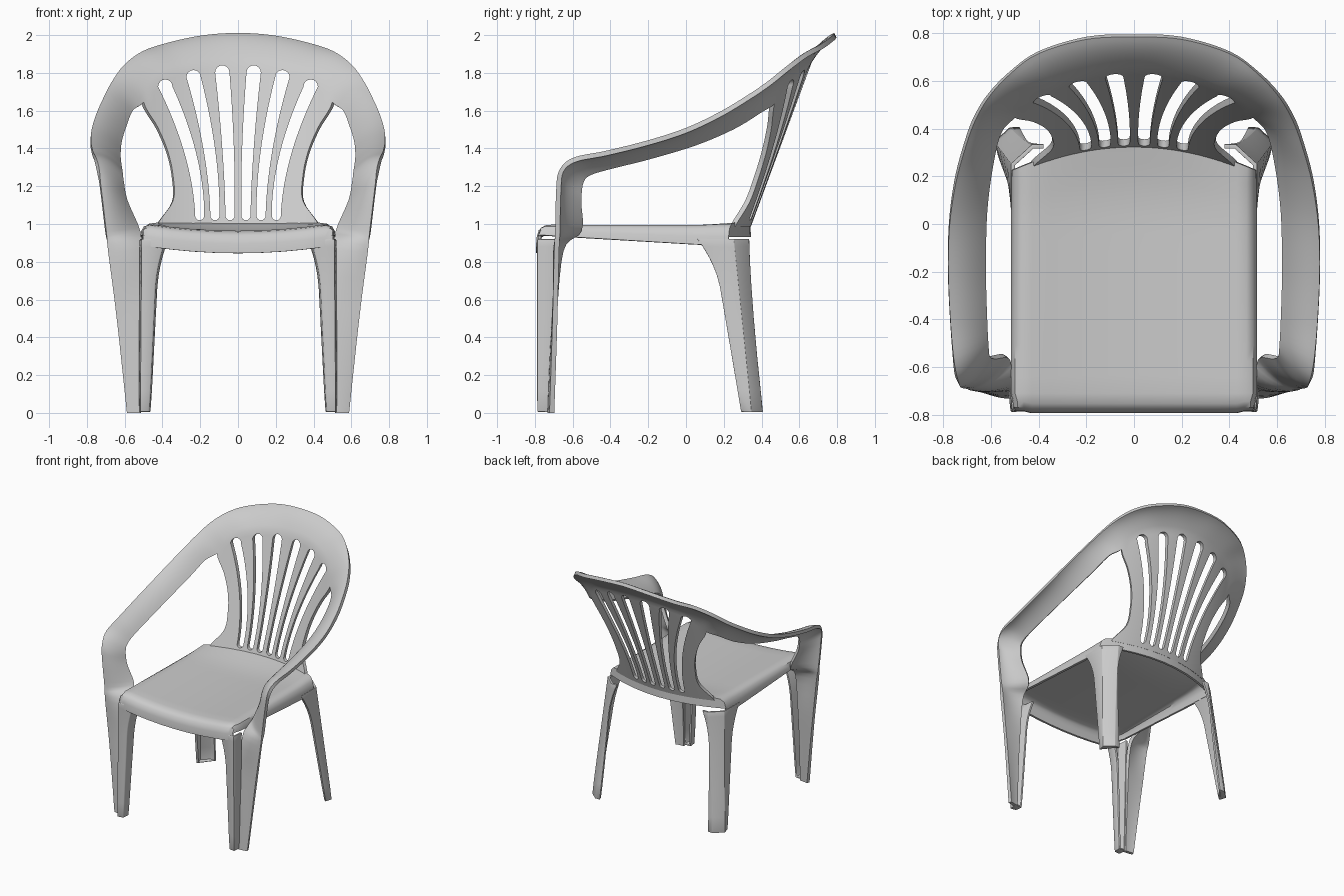
import bpy
import bmesh
import math
from mathutils import Vector

cube = bpy.data.objects.get("Cube")
if cube:
    bpy.data.objects.remove(cube, do_unlink=True)

plastic = bpy.data.materials.new("grey plastic")
plastic.use_nodes = True
grey = (0.6, 0.6, 0.6, 1)
plastic.diffuse_color = grey
plastic.node_tree.nodes["Principled BSDF"].inputs["Base Color"].default_value = grey


def clamp(value, low=0.0, high=1.0):
    return max(low, min(high, value))


def spline(points, steps):
    """Smooth curve through the points, sampled evenly per segment."""
    result = []
    last = len(points) - 1
    for i in range(last):
        p, q = points[i], points[i + 1]
        before, after = points[max(i - 1, 0)], points[min(i + 2, last)]
        for k in range(steps):
            t = k / steps
            m, n = (q - before) / 2, (after - p) / 2
            result.append(p + m * t + (3 * (q - p) - 2 * m - n) * t**2
                          + (2 * (p - q) + m + n) * t**3)
    result.append(points[-1])
    return result


def bridge(bm, rows):
    """Fill quads between neighbouring rows of vertices."""
    for low, high in zip(rows, rows[1:]):
        for i in range(len(low) - 1):
            bm.faces.new((low[i], low[i + 1], high[i + 1], high[i]))


def make_object(name, bm):
    bmesh.ops.recalc_face_normals(bm, faces=bm.faces)
    mesh = bpy.data.meshes.new(name)
    bm.to_mesh(mesh)
    bm.free()
    mesh.materials.append(plastic)
    obj = bpy.data.objects.new(name, mesh)
    bpy.context.collection.objects.link(obj)
    return obj


def finish(obj):
    """Apply the modifiers, then smooth with sharp edges kept."""
    bpy.ops.object.select_all(action="DESELECT")
    obj.select_set(True)
    bpy.context.view_layer.objects.active = obj
    for modifier in list(obj.modifiers):
        bpy.ops.object.modifier_apply(modifier=modifier.name)
    bpy.ops.object.shade_smooth_by_angle(angle=math.radians(40))


def thicken(obj, thickness):
    solid = obj.modifiers.new("thickness", "SOLIDIFY")
    solid.thickness = thickness
    solid.offset = 0


def back_y(x, z):
    """Leaning, curved surface of the backrest."""
    return 0.335 + 0.37 * (z - 1) - 0.45 * x * x


# Rim: outer and inner edge from the top of the back, along the arm, to the floor
back_rim = [
    ((0, .79, 2), (0, 1.86)),
    ((.2, .78, 1.985), (.13, 1.855)),
    ((.4, .72, 1.94), (.27, 1.83)),
    ((.52, .635, 1.895), (.38, 1.79)),
    ((.61, .54, 1.825), (.46, 1.72)),
    ((.67, .44, 1.745), (.505, 1.64)),
]
arm_rim = [
    ((.71, .33, 1.67), (.565, .39, 1.595)),
    ((.75, .18, 1.58), (.6, .25, 1.51)),
    ((.775, 0, 1.495), (.625, .05, 1.425)),
    ((.78, -.2, 1.43), (.63, -.2, 1.35)),
    ((.77, -.42, 1.375), (.625, -.4, 1.3)),
    ((.755, -.59, 1.34), (.62, -.51, 1.265)),
    ((.74, -.66, 1.28), (.615, -.55, 1.22)),
    ((.725, -.675, 1.17), (.595, -.56, 1.12)),
    ((.7, -.68, .96), (.53, -.56, .97)),
    ((.685, -.685, .85), (.51, -.66, .86)),
    ((.635, -.695, .45), (.515, -.7, .45)),
    ((.585, -.71, 0), (.515, -.72, 0)),
]
half = [(Vector(o), Vector((x, back_y(x, z), z))) for o, (x, z) in back_rim]
half += [(Vector(o), Vector(i)) for o, i in arm_rim]
flip = Vector((-1, 1, 1))
pairs = [(o * flip, i * flip) for o, i in reversed(half[1:])] + half
STEPS = 5
outer = spline([p[0] for p in pairs], STEPS)
inner = spline([p[1] for p in pairs], STEPS)

bm = bmesh.new()
band = []
for r in range(9):
    t = r / 8
    row = []
    for o, i in zip(outer, inner):
        post = clamp((1.34 - o.z) / 0.1)
        depth = clamp((o.z - 0.6) / 0.4, 0.1, 1)
        bulge = Vector((0, -0.05 * post * depth, 0.04 * (1 - post)))
        control = (o + i) / 2 + bulge
        row.append(bm.verts.new(i * (1 - t)**2 + control * 2 * t * (1 - t) + o * t * t))
    band.append(row)
bridge(bm, band)

# Back panel: hangs from the inner edge of the rim, narrow at the waist
middle = (len(half) - 1) * STEPS
reach = (len(back_rim) - 1) * STEPS
top_row = band[0][middle - reach:middle + reach + 1]
widths = spline([Vector((w, 0, 0)) for w in (.43, .347, .347, .375, .43, .505)], STEPS)
panel = []
for k, width in enumerate(widths[:-1]):
    v = k / (len(widths) - 1)
    row = []
    for top in top_row:
        x = top.co.x / 0.505 * width.x
        z = 0.99 + v * (top.co.z - 0.99)
        row.append(bm.verts.new((x, back_y(x, z), z)))
    panel.append(row)
bridge(bm, panel + [top_row])
back = make_object("back_and_arms", bm)
thicken(back, 0.026)

# Slots fanning out across the back
bm = bmesh.new()
for side in (-1, 1):
    for low, high, top in ((.042, .083, 1.84), (.122, .235, 1.815), (.203, .385, 1.765)):
        small, big = 0.024, 0.038
        start, end = 1.02 + small, top - big
        right, left = [], []
        for k in range(17):
            s = k / 16
            centre = low + (high - low) * s**1.8
            h = small + (big - small) * s
            z = start + (end - start) * s
            right.append((centre + h, z))
            left.append((centre - h, z))
        angles = [math.pi * a / 8 for a in range(1, 8)]
        cap = [(high + big * math.cos(a), end + big * math.sin(a)) for a in angles]
        base = [(low - small * math.cos(a), start - small * math.sin(a)) for a in angles]
        outline = right + cap + left[::-1] + base
        face = bm.faces.new([bm.verts.new((side * x, 0.2, z)) for x, z in outline])
        extruded = bmesh.ops.extrude_face_region(bm, geom=[face])["geom"]
        moved = [g for g in extruded if isinstance(g, bmesh.types.BMVert)]
        bmesh.ops.translate(bm, verts=moved, vec=(0, 0.7, 0))
cutter = make_object("slot_cutter", bm)
cutter.hide_render = True
cut = back.modifiers.new("slots", "BOOLEAN")
cut.operation = "DIFFERENCE"
cut.solver = "EXACT"
cut.object = cutter
finish(back)
bpy.data.objects.remove(cutter, do_unlink=True)

# Seat: dished top with rolled front and side skirts
columns = [(0, 0), (.12, 0), (.24, 0), (.35, 0), (.43, 0), (.47, .004),
           (.493, .02), (.504, .05), (.508, .085)]
columns = [(-x, d) for x, d in columns[:0:-1]] + columns
front = [(-.785, .11), (-.783, .06), (-.772, .022), (-.75, .006)]
bm = bmesh.new()
rows = []
for r in range(len(front) + 16):
    row = []
    for x, side_drop in columns:
        edge = back_y(x, 1)
        if r < len(front):
            y, drop = front[r]
        else:
            t = (r - len(front)) / 14
            y = -0.71 + min(t, 1) * (edge + 0.71)
            drop = 0.07 if t > 1 else 0
        rise = clamp(y / edge)**2
        z = (0.955 + 0.16 * x * x) * (1 - rise) + rise
        tuck = 0.008 if drop and side_drop and y < 0 else 0
        z -= max(drop, side_drop * (1.2 + 0.7 * y))
        row.append(bm.verts.new((x - math.copysign(tuck, x), y + tuck, z)))
    rows.append(row)
bridge(bm, rows)
seat = make_object("seat", bm)
thicken(seat, 0.018)
finish(seat)


# Legs: open channels that flare into the seat skirt
def front_section(q, flare):
    return [(.42 + .05 * q - .6 * flare, -.69 - .03 * q),
            (.43 + .045 * q - .6 * flare, -.775),
            (.505 + .008 * q, -.782),
            (.512 + .005 * q, -.69 - .03 * q)]


def rear_section(q, flare):
    rear = .325 + .075 * q**1.5
    return [(.505 + .06 * q, .13 + .165 * q - flare),
            (.505 + .075 * q, .245 + .1 * q),
            (.42 + .1 * q, rear),
            (.43 + .05 * q - .7 * flare, rear)]


def make_leg(name, section, side):
    bm = bmesh.new()
    rows = []
    for z in (.92, .88, .85, .82, .78, .73, .67, .5, .3, .12, .01):
        flare = 0.1 * clamp((z - 0.65) / 0.31)**2
        points = section(1 - z / 0.96, flare)
        rows.append([bm.verts.new((side * x, y, z)) for x, y in points])
    bridge(bm, rows)
    bm.faces.new(rows[-1])
    leg = make_object(name, bm)
    thicken(leg, 0.018)
    bevel = leg.modifiers.new("soft corners", "BEVEL")
    bevel.width = 0.006
    bevel.segments = 2
    finish(leg)


for label, side in (("left", 1), ("right", -1)):
    make_leg("front_leg_" + label, front_section, side)
    make_leg("rear_leg_" + label, rear_section, side)
